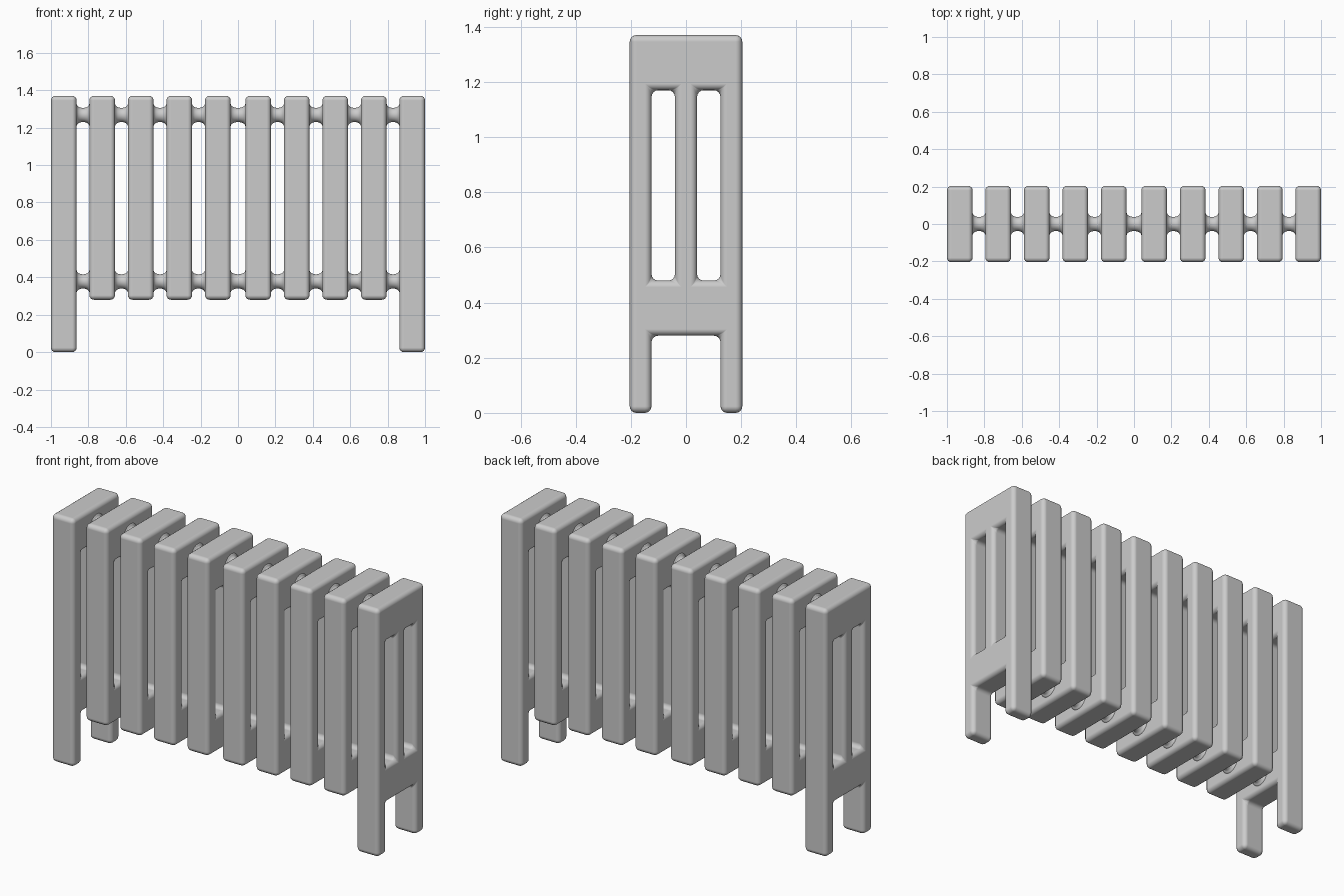
import bpy, bmesh, math

if "Cube" in bpy.data.objects:
    bpy.data.objects.remove(bpy.data.objects["Cube"])

THICK = 0.137
YS = [-0.204, -0.125, -0.04, 0.04, 0.125, 0.204]
ZS = [0.0, 0.28, 0.48, 1.17, 1.37]
CENTRES = [0.108, 0.314, 0.52, 0.726, 0.9315]


def section_mesh(name, legs):
    """Slotted plate from filled grid cells, extruded along x."""
    bm = bmesh.new()
    grid = [[bm.verts.new((-THICK / 2, y, z)) for z in ZS] for y in YS]
    for i in range(5):
        for j in range(4):
            leg_cell = j == 0 and legs and i in (0, 4)
            if leg_cell or j in (1, 3) or (j == 2 and i in (0, 2, 4)):
                bm.faces.new((grid[i][j], grid[i][j + 1], grid[i + 1][j + 1], grid[i + 1][j]))
    out = bmesh.ops.extrude_face_region(bm, geom=bm.faces[:], use_keep_orig=True)
    moved = [v for v in out["geom"] if isinstance(v, bmesh.types.BMVert)]
    bmesh.ops.translate(bm, verts=moved, vec=(THICK, 0, 0))
    loose = [v for v in bm.verts if not v.link_faces]
    bmesh.ops.delete(bm, geom=loose, context='VERTS')
    bmesh.ops.recalc_face_normals(bm, faces=bm.faces[:])
    return finish(bm, name)


def pipe_mesh(name, gap):
    """Waisted round connector turned about the x axis, flaring at both ends."""
    bm = bmesh.new()
    h = gap / 2
    profile = [(1.2, 0.06), (1.0, 0.06), (0.93, 0.052), (0.75, 0.045),
               (0.5, 0.041), (0.25, 0.0385)]
    half = [(t * h, r) for t, r in profile]
    pts = [(-x, r) for x, r in half] + [(0, 0.038)] + half[::-1]
    n = 24
    rings = [[bm.verts.new((x, r * math.cos(2 * math.pi * k / n), r * math.sin(2 * math.pi * k / n)))
              for k in range(n)] for x, r in pts]
    for a, b in zip(rings, rings[1:]):
        for k in range(n):
            m = (k + 1) % n
            bm.faces.new((a[k], a[m], b[m], b[k]))
    bmesh.ops.recalc_face_normals(bm, faces=bm.faces[:])
    return finish(bm, name)


def finish(bm, name):
    for f in bm.faces:
        f.smooth = True
    me = bpy.data.meshes.new(name)
    bm.to_mesh(me)
    bm.free()
    return me


def place(name, mesh, loc):
    ob = bpy.data.objects.new(name, mesh)
    ob.location = loc
    bpy.context.collection.objects.link(ob)
    return ob


# Radiator columns: the two end ones carry the legs
end_mesh = section_mesh("end_section", True)
mid_mesh = section_mesh("middle_section", False)
xs = [-c for c in reversed(CENTRES)] + CENTRES
for i, x in enumerate(xs):
    is_end = i in (0, len(xs) - 1)
    ob = place("end_section" if is_end else "middle_section",
               end_mesh if is_end else mid_mesh, (x, 0, 0))
    bev = ob.modifiers.new("rounded_edges", 'BEVEL')
    bev.width = 0.024
    bev.segments = 4
    bev.limit_method = 'ANGLE'
    bev.harden_normals = True

# Connecting pipes, top and bottom of every gap
for a, b in zip(xs, xs[1:]):
    me = pipe_mesh("connector", b - a - THICK)
    for label, z in (("upper_connector", 1.268), ("lower_connector", 0.378)):
        place(label, me, ((a + b) / 2, 0, z))
